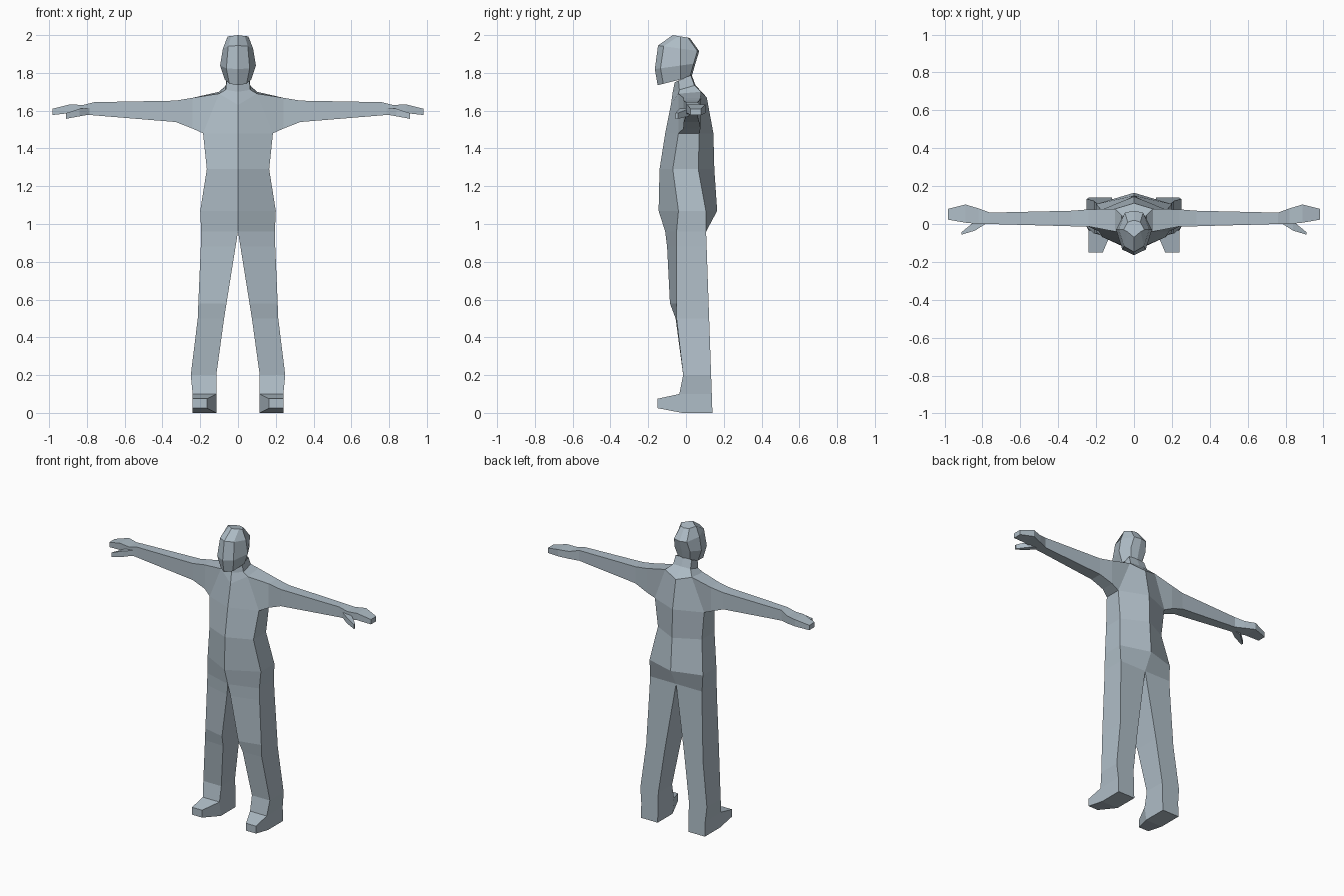
import bpy

cube = bpy.data.objects.get("Cube")
if cube:
    bpy.data.objects.remove(cube)

skin = bpy.data.materials.new("blue grey")
skin.use_nodes = True
COLOR = (0.43, 0.51, 0.57, 1)
skin.diffuse_color = COLOR
skin.node_tree.nodes["Principled BSDF"].inputs["Base Color"].default_value = COLOR


def loft(name, rings, closed=True, start=False, end=False, opening=None):
    """Bridge rings on the +x half, then mirror; opening is a (ring, strip) left open."""
    count = len(rings[0])
    verts = [point for ring in rings for point in ring]
    strips = count if closed else count - 1
    faces = []
    for row in range(len(rings) - 1):
        for strip in range(strips):
            if (row, strip) != opening:
                a = row * count + strip
                b = row * count + (strip + 1) % count
                faces.append((a, b, b + count, a + count))
    if start:
        faces.append(tuple(reversed(range(count))))
    if end:
        faces.append(tuple(range(len(verts) - count, len(verts))))
    mesh = bpy.data.meshes.new(name)
    mesh.from_pydata(verts, [], faces)
    mesh.materials.append(skin)
    obj = bpy.data.objects.new(name, mesh)
    bpy.context.collection.objects.link(obj)
    mirror = obj.modifiers.new("mirror", 'MIRROR')
    mirror.use_clip = True
    mirror.merge_threshold = 0.0005


def trunk_ring(z, width, front, side_front, side_back, back, rise=0):
    """Half hexagon across the trunk, climbing by rise from front to back."""
    outline = [(0, front), (width, side_front), (width, side_back), (0, back)]
    return [(x, y, z + rise * (y - front) / (back - front)) for x, y in outline]


def head_ring(z, width, front, back, rise=0):
    """Half octagon across the head: narrow face, wide temples, rounded back."""
    outline = [(0, front), (width * 0.65, front + 0.03), (width, -0.03),
               (width * 0.6, back - 0.01), (0, back)]
    return [(x, y, z + rise * (y - front) / (back - front)) for x, y in outline]


def leg_ring(z, outer, front):
    """Four corners of a leg; the inner line runs up to the crotch."""
    inner = min(0.115, (CROTCH - z) * 0.16)
    back = 0.14 - z * 0.035
    return [(inner, front, z), (outer, max(front, -0.05), z),
            (outer, back, z), (inner, back, z)]


def arm_ring(x, front, back, low, high):
    """Four corners of a section across the arm, hand or thumb."""
    return [(x, front, low), (x, back, low), (x, back, high), (x, front, high)]


# Shared seams
CROTCH = 0.96
hip = leg_ring(CROTCH, outer=0.195, front=-0.11)
chest = trunk_ring(1.48, width=0.185, front=-0.11, side_front=-0.04, side_back=0.07, back=0.145)
shoulder = [(0, -0.08, 1.63), (0.1, -0.04, 1.69), (0.1, 0.08, 1.7), (0, 0.11, 1.67)]
wrist = arm_ring(0.76, front=0, back=0.06, low=1.575, high=1.645)

# Trunk, open at the shoulders where the arms join
belly = trunk_ring(1.07, width=0.2, front=-0.145, side_front=-0.04, side_back=0.105, back=0.165)
waist = trunk_ring(1.29, width=0.165, front=-0.14, side_front=-0.07, side_back=0.065, back=0.15)
loft("torso", [hip, belly, waist, chest, shoulder], closed=False, opening=(3, 1))

# Neck
collar = trunk_ring(1.7, width=0.065, front=-0.07, side_front=-0.035, side_back=0.045,
                    back=0.05, rise=0.035)
throat = trunk_ring(1.75, width=0.06, front=-0.06, side_front=-0.04, side_back=0.025,
                    back=0.03, rise=0.04)
loft("neck", [shoulder, collar, throat], closed=False)

# Head, faceted from chin to crown
chin = head_ring(1.735, width=0.07, front=-0.15, back=0.03, rise=0.045)
cheeks = head_ring(1.82, width=0.095, front=-0.165, back=0.05, rise=0.03)
brow = head_ring(1.945, width=0.08, front=-0.148, back=0.07, rise=-0.03)
crown = head_ring(2, width=0.055, front=-0.07, back=0.02, rise=-0.015)
loft("head", [chin, cheeks, brow, crown], closed=False, start=True, end=True)

# Legs, open at the front of the ankle where the foot joins
sole = leg_ring(0, outer=0.24, front=-0.02)
ankle = leg_ring(0.1, outer=0.24, front=-0.035)
shin = leg_ring(0.2, outer=0.25, front=-0.015)
knee = leg_ring(0.5, outer=0.213, front=-0.055)
thigh = leg_ring(0.58, outer=0.21, front=-0.085)
groin = leg_ring(0.88, outer=0.197, front=-0.1)
loft("legs", [sole, ankle, shin, knee, thigh, groin, hip], start=True, opening=(0, 0))

# Feet, narrowing towards the toes
instep = [sole[0], sole[1], ankle[1], ankle[0]]
toes = [(x, -0.15, z) for x, z in ((0.165, 0.025), (0.24, 0.025), (0.24, 0.075), (0.165, 0.075))]
loft("feet", [instep, toes], end=True)

# Arms, starting at the opening in the torso
armhole = [chest[1], chest[2], shoulder[2], shoulder[1]]
armpit = arm_ring(0.24, front=-0.013, back=0.077, low=1.505, high=1.668)
upper_arm = arm_ring(0.33, front=-0.012, back=0.07, low=1.54, high=1.653)
loft("arms", [armhole, armpit, upper_arm, wrist])

# Hands and thumbs
palm = arm_ring(0.82, front=0, back=0.082, low=1.58, high=1.63)
knuckles = arm_ring(0.89, front=0.007, back=0.103, low=1.587, high=1.633)
fingertips = arm_ring(0.982, front=0.023, back=0.08, low=1.577, high=1.61)
loft("hands", [wrist, palm, knuckles, fingertips], end=True)

thumb_base = arm_ring(0.785, front=0, back=0.02, low=1.58, high=1.615)
thumb_joint = arm_ring(0.84, front=-0.035, back=0.015, low=1.57, high=1.61)
thumb_tip = arm_ring(0.91, front=-0.056, back=-0.043, low=1.557, high=1.587)
loft("thumbs", [thumb_base, thumb_joint, thumb_tip], start=True, end=True)
